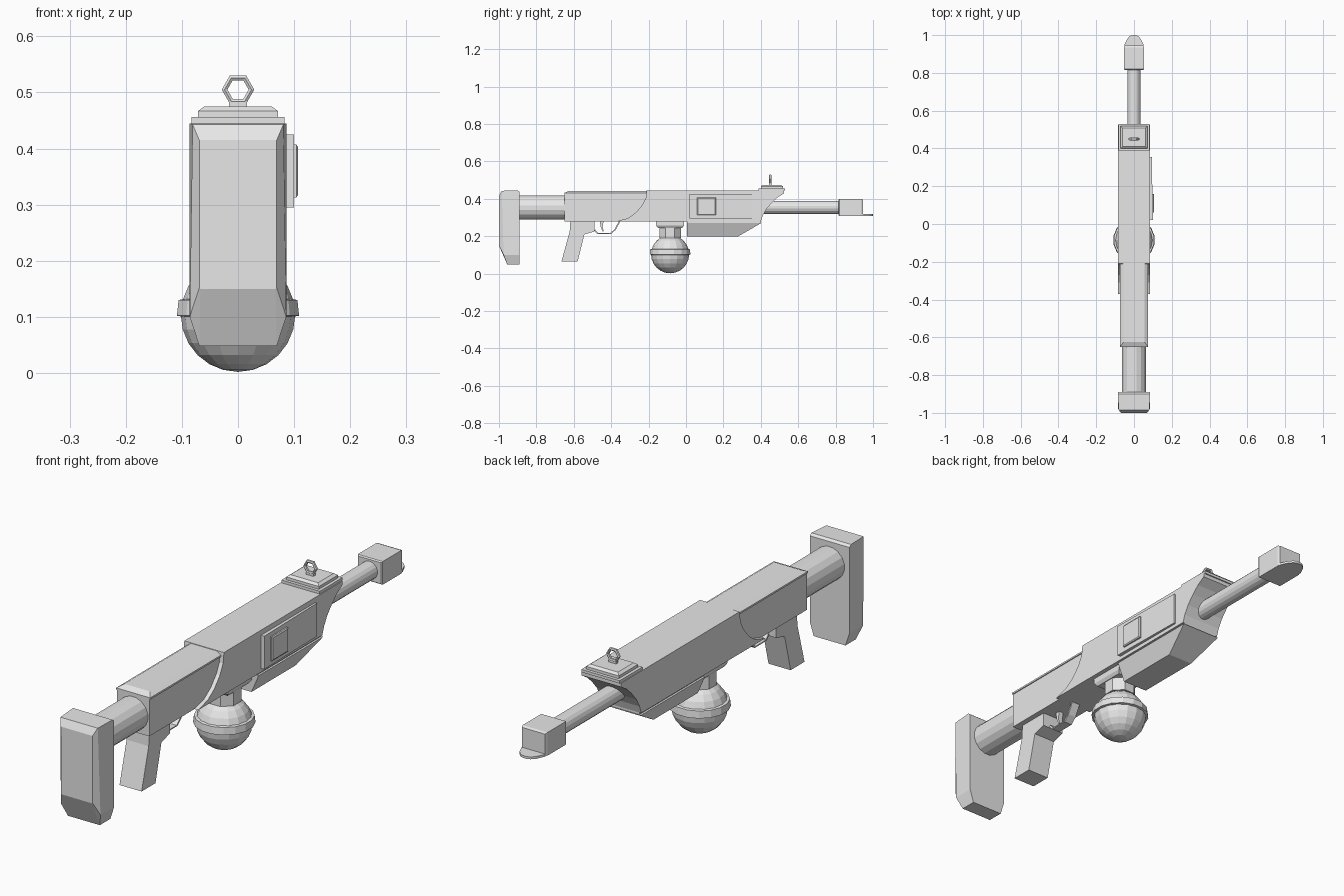
import bpy, bmesh, math
from mathutils import Matrix, Vector

cube = bpy.data.objects.get("Cube")
if cube:
    bpy.data.objects.remove(cube)

grey = bpy.data.materials.new("plain_grey")
grey.use_nodes = True
COLOUR = (0.8, 0.8, 0.8, 1)
grey.diffuse_color = COLOUR
grey.node_tree.nodes["Principled BSDF"].inputs["Base Color"].default_value = COLOUR


def finish(name, bm):
    bmesh.ops.recalc_face_normals(bm, faces=bm.faces)
    mesh = bpy.data.meshes.new(name)
    bm.to_mesh(mesh)
    bm.free()
    mesh.materials.append(grey)
    ob = bpy.data.objects.new(name, mesh)
    bpy.context.collection.objects.link(ob)
    return ob


def loft(name, rings, closed=False):
    """Skin equal-length rings of points; cap the ends or close the loop."""
    bm = bmesh.new()
    vs = [[bm.verts.new(p) for p in ring] for ring in rings]
    n = len(vs[0])
    pairs = list(zip(vs, vs[1:])) + ([(vs[-1], vs[0])] if closed else [])
    for a, b in pairs:
        for i in range(n):
            j = (i + 1) % n
            bm.faces.new((a[i], a[j], b[j], b[i]))
    if not closed:
        bm.faces.new(vs[0])
        bm.faces.new(vs[-1])
    return finish(name, bm)


def side_prism(name, profile, half):
    return loft(name, [[(x, y, z) for y, z in profile] for x in (-half, half)])


def rect(hx, y0, y1, z):
    return [(-hx, y0, z), (hx, y0, z), (hx, y1, z), (-hx, y1, z)]


def box(name, hx, y0, y1, z0, z1):
    return loft(name, [rect(hx, y0, y1, z0), rect(hx, y0, y1, z1)])


def tube(name, y0, y1, z, r, sides):
    angles = [math.tau * (i + 0.5) / sides for i in range(sides)]
    return loft(name, [[(r * math.cos(a), y, z + r * math.sin(a)) for a in angles]
                       for y in (y0, y1)])


def turned(name, y, sections, sides):
    """Stack of (radius, z) circles about a vertical axis."""
    angles = [math.tau * (i + 0.5) / sides for i in range(sides)]
    return loft(name, [[(r * math.cos(a), y + r * math.sin(a), z) for a in angles]
                       for r, z in sections])


def mirrored(half):
    return half + [(-x, y, z) for x, y, z in reversed(half)]


# Stock: chamfered butt pad and buffer tube
loft("stock", [
    mirrored([(.086, -.89, .437), (.086, -.89, .10), (.069, -.89, .048)]),
    mirrored([(.086, -.90, .445), (.086, -.90, .10), (.069, -.90, .048)]),
    mirrored([(.081, -.985, .443), (.086, -.975, .10), (.069, -.955, .048)]),
    mirrored([(.069, -1, .415), (.069, -1, .152), (.067, -1, .15)]),
])
tube("buffer_tube", -.90, -.62, .353, .065, 16)

# Rear receiver with a bevelled top cover
box("rear_receiver", .07, -.65, -.2, .28, .425)
loft("top_cover", [rect(.074, -.65, -.2, .425), rect(.074, -.65, -.2, .432),
                   rect(.055, -.625, -.2, .443)])

# Main body: swept rear edge and scooped front
side_prism("main_body", [
    (-.21, .445), (-.215, .405), (-.235, .365), (-.27, .325), (-.31, .297), (-.37, .28),
    (.40, .28), (.41, .31), (.43, .345), (.46, .38), (.49, .408), (.525, .43), (.525, .445),
], .086)

# Lower handguard, narrowing downward
loft("handguard_seam", [rect(.078, .005, .40, .27), rect(.078, .005, .40, .28)])
loft("handguard", [rect(.055, .005, .28, .2), rect(.086, .005, .405, .272)])

# Side panel and its button, on the left side only
loft("side_panel", [
    [(x0, .02, z), (x1, .02, z), (x2, .355, z), (x0, .355, z)]
    for z, x0, x1, x2 in ((.295, .08, .10, .094), (.425, .08, .10, .094))])
loft("panel_button", [
    [(x, .06 + e, .313 + e), (x, .16 - e, .313 + e), (x, .16 - e, .407 - e), (x, .06 + e, .407 - e)]
    for x, e in ((.09, 0), (.104, 0), (.107, .004))])

# Sight mount and hexagonal ring
box("sight_base", .083, .388, .53, .445, .456)
loft("sight_step", [rect(.071, .4, .518, .456), rect(.071, .4, .518, .467),
                    rect(.06, .41, .508, .475)])
box("sight_stem", .016, .444, .456, .474, .484)
loft("ring_sight", [
    [((r * math.cos(i * math.pi / 3)), .45 + dy, .505 + r * math.sin(i * math.pi / 3))
     for r, dy in ((.029, -.004), (.029, .004), (.024, .007), (.019, .004), (.019, -.004), (.024, -.007))]
    for i in range(6)], closed=True)

# Barrel, muzzle block and rounded lip
tube("barrel", .36, .83, .354, .035, 16)
loft("muzzle_block", [[(x, y, z) for x, z in
                       ((-h, .309 + e), (h, .309 + e), (h, .4 - e), (-h, .4 - e))]
                      for y, h, e in ((.815, .05, .004), (.82, .054, 0), (.935, .054, 0), (.945, .05, .004))])
loft("muzzle_lip", [mirrored([(.052, .92, z), (.05, .95, z), (.036, .98, z),
                              (.022, .995, z), (.008, 1, z)]) for z in (.309, .318)])

# Pistol grip
side_prism("pistol_grip", [(-.618, .285), (-.622, .225), (-.666, .064), (-.58, .064),
                           (-.543, .21), (-.49, .225), (-.49, .285)], .048)

# Trigger and thin guard
guard = [(-.49, .23), (-.475, .212), (-.4, .212), (-.375, .235), (-.35, .282)]
inner = [(y - .006, z + .004) if y > -.42 else (y + .005, z + .005) for y, z in guard]
side_prism("trigger_guard", guard + inner[::-1], .018)
side_prism("trigger", [(-.462, .285), (-.456, .25), (-.445, .225), (-.44, .228),
                       (-.446, .25), (-.44, .285)], .01)

# Ball hung under the body: mount, neck, faceted sphere and band
Y = -.085
loft("ball_mount", [rect(.06, Y - .065, Y + .065, .245), rect(.068, Y - .075, Y + .075, .258),
                    rect(.068, Y - .075, Y + .075, .285)])
turned("ball_neck", Y, [(.062, .19), (.062, .245)], 8)
bm = bmesh.new()
bmesh.ops.create_uvsphere(bm, u_segments=16, v_segments=12, radius=.102,
                          matrix=Matrix.Translation(Vector((0, Y, .104))))
finish("ball", bm)
turned("ball_band", Y, [(.098, .10), (.111, .102), (.108, .13), (.098, .132)], 16)
